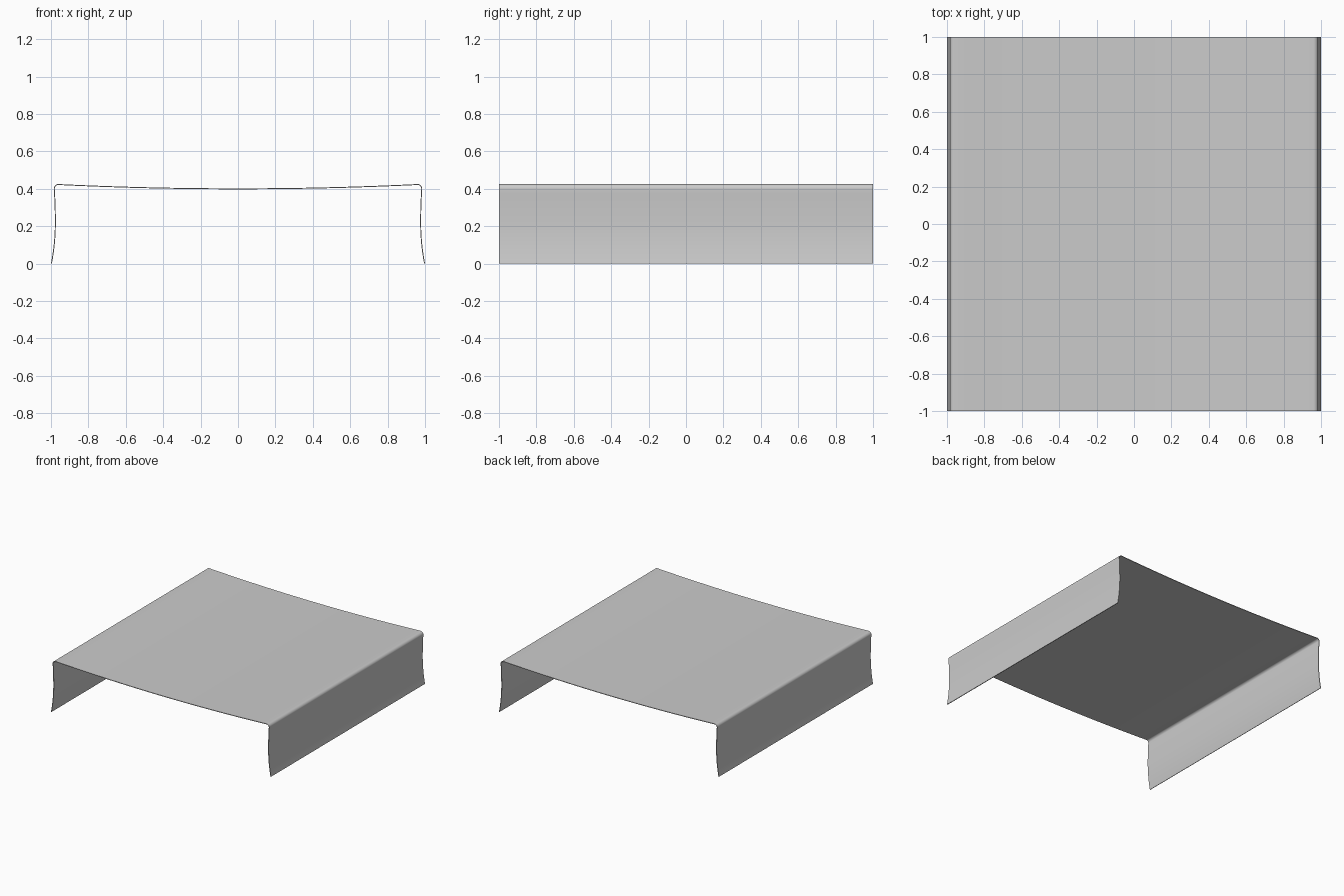
import bpy, bmesh, math

if "Cube" in bpy.data.objects:
    bpy.data.objects.remove(bpy.data.objects["Cube"])

# Half of the cross-section, from the foot of the side panel to the centre of the top
half = []
for i in range(17):  # side panel, slightly bowed inward
    z = 0.4 * i / 16
    t = (z - 0.22) / (0.22 if z < 0.22 else 0.18)
    half.append((0.979 + (0.021 if z < 0.22 else 0.006) * t * t, z))
for i in range(1, 9):  # rounded shoulder
    a = math.pi / 2 * i / 8
    half.append((0.96 + 0.025 * math.cos(a), 0.40 + 0.025 * math.sin(a)))
for i in range(1, 17):  # gently sagging top
    x = 0.96 * (1 - i / 16)
    half.append((x, 0.402 + 0.023 * (x / 0.96) ** 2))

profile = [(-x, z) for x, z in half] + half[-2::-1]

# Sweep the profile from front to back
bm = bmesh.new()
front = [bm.verts.new((x, -1, z)) for x, z in profile]
back = [bm.verts.new((x, 1, z)) for x, z in profile]
for i in range(len(profile) - 1):
    bm.faces.new((front[i], front[i + 1], back[i + 1], back[i]))
mesh = bpy.data.meshes.new("bent_sheet")
bm.to_mesh(mesh)
bm.free()
sheet = bpy.data.objects.new("bent_sheet", mesh)
bpy.context.collection.objects.link(sheet)

# Thin sheet thickness, grown inward
solid = sheet.modifiers.new("thickness", "SOLIDIFY")
solid.thickness = 0.005
solid.offset = -1

# Smooth bends, crisp cut edges
bpy.context.view_layer.objects.active = sheet
sheet.select_set(True)
bpy.ops.object.modifier_apply(modifier=solid.name)
bpy.ops.object.shade_smooth_by_angle(angle=math.radians(40))
